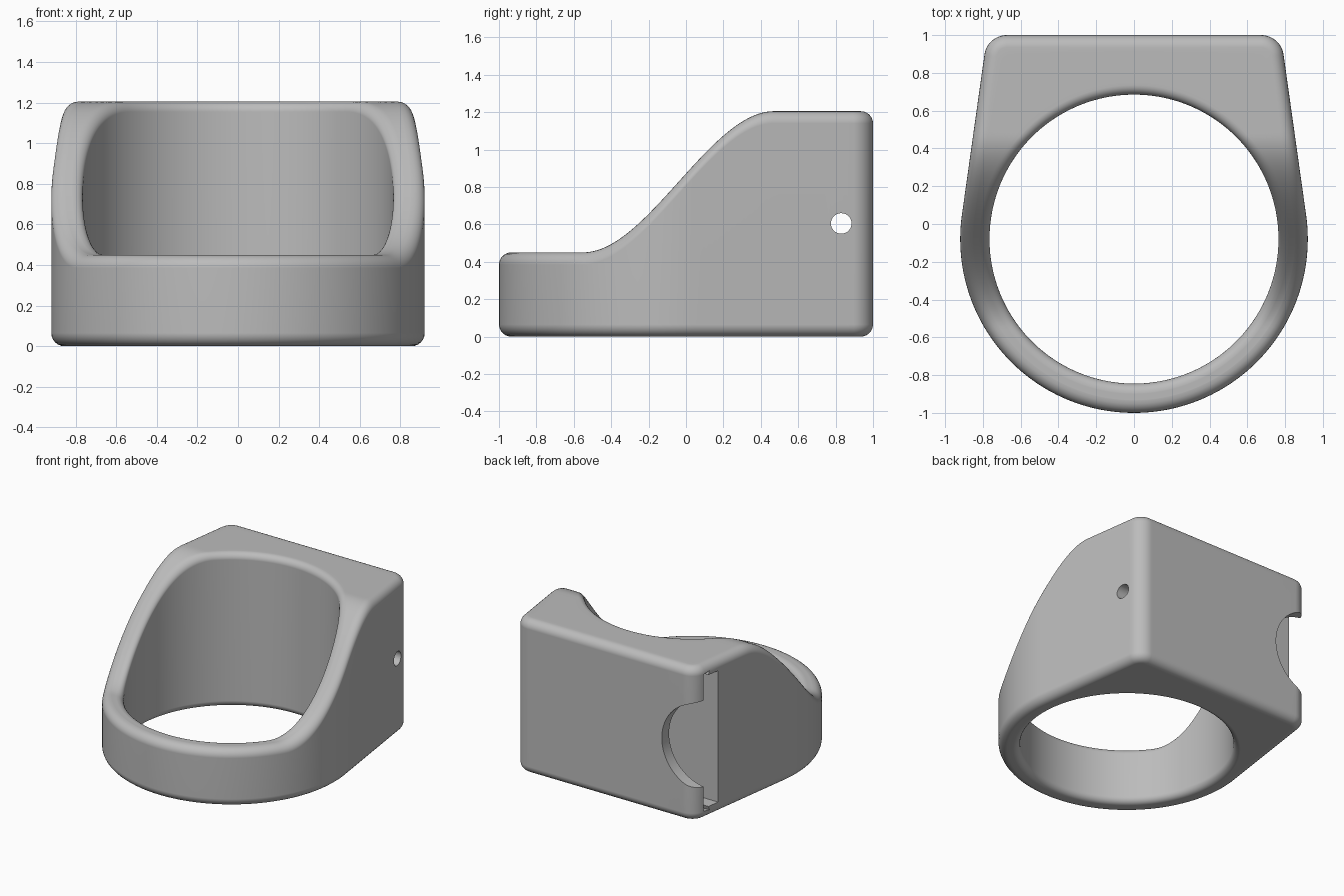
import bpy, bmesh
from math import sin, cos, pi, radians
from mathutils import Vector

cube = bpy.data.objects.get("Cube")
if cube:
    bpy.data.objects.remove(cube, do_unlink=True)

grey = bpy.data.materials.new("plain grey")
grey.use_nodes = True
colour = (0.5, 0.5, 0.5, 1)
grey.diffuse_color = colour
grey.node_tree.nodes["Principled BSDF"].inputs["Base Color"].default_value = colour

CENTRE = Vector((0, -0.08))
OUTER, HOLE, CORNER = 0.92, 0.765, 0.12
TILT = radians(8)          # inward lean of the side walls
R_OUT, R_IN = 0.065, 0.05  # edge rounding


def make_object(name, bm):
    bmesh.ops.recalc_face_normals(bm, faces=bm.faces)
    mesh = bpy.data.meshes.new(name)
    bm.to_mesh(mesh)
    bm.free()
    mesh.materials.append(grey)
    ob = bpy.data.objects.new(name, mesh)
    bpy.context.collection.objects.link(ob)
    return ob


def top_height(y):
    t = min(max((y + 0.55) / 1.02, 0), 1)
    return 0.45 + 0.755 * t * t * (3 - 2 * t)


def direction(a):
    return Vector((cos(a), sin(a)))


def half_outline():
    """Plan outline of the +x half, front to back, as (point, normal)."""
    pts = []
    for i in range(57):
        n = direction(-pi / 2 + (pi / 2 + TILT) * i / 56)
        pts.append((CENTRE + n * OUTER, n))
    cy = 1 - CORNER
    cx = (OUTER - CORNER - (cy - CENTRE.y) * sin(TILT)) / cos(TILT)
    corner = Vector((cx, cy))
    start, end, n = pts[-1][0], corner + direction(TILT) * CORNER, direction(TILT)
    pts += [(start.lerp(end, i / 28), n) for i in range(1, 28)]
    for i in range(13):
        n = direction(TILT + (pi / 2 - TILT) * i / 12)
        pts.append((corner + n * CORNER, n))
    start, n = pts[-1][0], Vector((0, 1))
    pts += [(start.lerp(Vector((0, 1)), i / 18), n) for i in range(1, 19)]
    return pts


def section(p, n):
    """Closed wall section at one outline point, rounded at all four edges."""
    m = (p - CENTRE).normalized()
    q = CENTRE + m * HOLE
    arc = [pi / 2 * i / 6 for i in range(7)]
    out = []
    for a in arc:
        xy = p - n * R_OUT * (1 - sin(a))
        out.append((xy.x, xy.y, R_OUT * (1 - cos(a))))
    for a in arc:
        xy = p - n * R_OUT * (1 - cos(a))
        out.append((xy.x, xy.y, top_height(xy.y) - R_OUT * (1 - sin(a))))
    a_top, b_top = p - n * R_OUT, q + m * R_IN
    for i in range(1, 10):
        xy = a_top.lerp(b_top, i / 10)
        out.append((xy.x, xy.y, top_height(xy.y)))
    for a in arc:
        xy = q + m * R_IN * (1 - sin(a))
        out.append((xy.x, xy.y, top_height(xy.y) - R_IN * (1 - cos(a))))
    for a in arc:
        xy = q + m * R_IN * (1 - cos(a))
        out.append((xy.x, xy.y, R_IN * (1 - sin(a))))
    return out


# Ring body
half = half_outline()
mirror = [(Vector((-p.x, p.y)), Vector((-n.x, n.y))) for p, n in half[-2:0:-1]]
bm = bmesh.new()
rings = [[bm.verts.new(c) for c in section(p, n)] for p, n in half + mirror]
for k, ring in enumerate(rings):
    nxt = rings[(k + 1) % len(rings)]
    for j in range(len(ring)):
        i = (j + 1) % len(ring)
        bm.faces.new((ring[j], nxt[j], nxt[i], ring[i]))
body = make_object("ring_body", bm)


def prism(name, points, axis, length):
    """Extrude a closed loop of 3D points along an axis."""
    bm = bmesh.new()
    face = bm.faces.new([bm.verts.new(p) for p in points])
    new = bmesh.ops.extrude_face_region(bm, geom=[face])["geom"]
    bmesh.ops.translate(bm, vec=Vector(axis) * length,
                        verts=[v for v in new if isinstance(v, bmesh.types.BMVert)])
    return make_object(name, bm)


turn = [2 * pi * i / 64 for i in range(64)]
# Stepped slot opening on the right side
lower = [(0.76, 0.09), (0.86, 0.09), (0.85, 0.06), (0.91, 0.07)]
upper = [(y, 1.21 - z) for y, z in reversed(lower)]
slot = prism("slot_cutter", [(-1.2, y, z) for y, z in lower + upper], (1, 0, 0), 1.82)
# Round thumb notch through the back wall
notch = prism("notch_cutter", [(-0.83 + 0.34 * cos(a), 0.89, 0.6 + 0.34 * sin(a))
                               for a in turn], (0, 1, 0), 0.3)
# Small push hole through the left side
hole = prism("hole_cutter", [(0.5, 0.83 + 0.055 * cos(a), 0.605 + 0.055 * sin(a))
                             for a in turn[::2]], (1, 0, 0), 0.7)

bpy.context.view_layer.objects.active = body
body.select_set(True)
for cutter in (slot, notch, hole):
    mod = body.modifiers.new(cutter.name, "BOOLEAN")
    mod.operation, mod.solver, mod.object = "DIFFERENCE", "EXACT", cutter
    bpy.ops.object.modifier_apply(modifier=mod.name)
    bpy.data.objects.remove(cutter, do_unlink=True)
bpy.ops.object.shade_smooth_by_angle(angle=radians(30))
weighted = body.modifiers.new("even shading", "WEIGHTED_NORMAL")
weighted.keep_sharp = True

# Two detent bumps on the front wall of the slot
for name, z in (("lower_detent", 0.35), ("upper_detent", 0.86)):
    bm = bmesh.new()
    bmesh.ops.create_uvsphere(bm, u_segments=20, v_segments=12, radius=0.036)
    bmesh.ops.translate(bm, vec=(0.2, 0.75, z), verts=bm.verts)
    for f in bm.faces:
        f.smooth = True
    make_object(name, bm)
